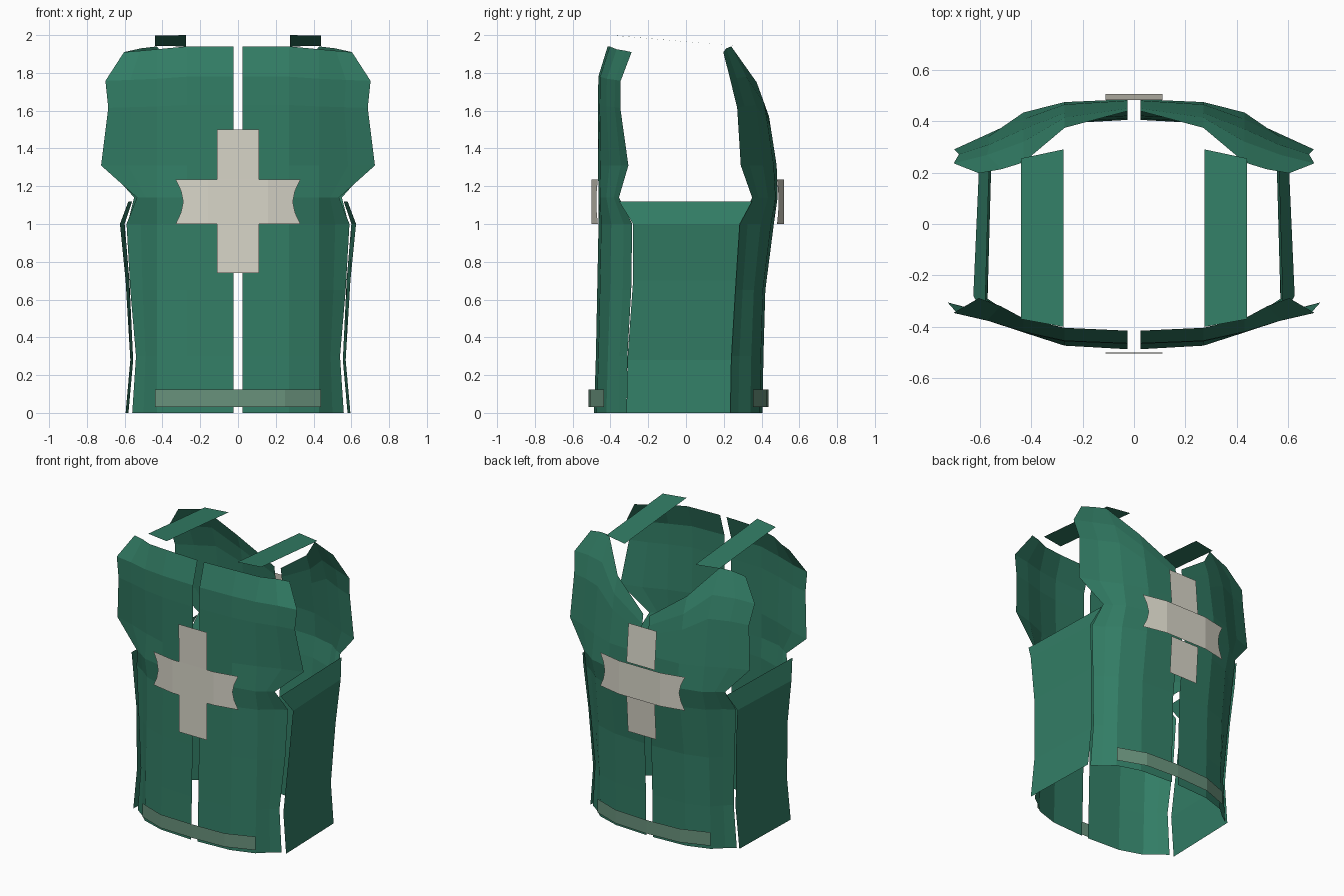
import bpy
from mathutils import Vector

if "Cube" in bpy.data.objects:
    bpy.data.objects.remove(bpy.data.objects["Cube"])


def material(name, rgb):
    m = bpy.data.materials.new(name)
    m.diffuse_color = (*rgb, 1)
    m.use_nodes = True
    m.node_tree.nodes["Principled BSDF"].inputs["Base Color"].default_value = m.diffuse_color
    return m


GREEN = material("deep green", (0.032, 0.205, 0.13))
PALE = material("pale green", (0.14, 0.285, 0.20))
WHITE = material("off white", (0.69, 0.67, 0.58))


def interp(z, zs, vals):
    for i in range(len(zs) - 1):
        if z <= zs[i + 1]:
            t = (z - zs[i]) / (zs[i + 1] - zs[i])
            return vals[i] + t * (vals[i + 1] - vals[i])
    return vals[-1]


def sheet(name, rows, mat, outward, mirror=False):
    """Quad sheet through rows of points, facing the outward direction."""
    n = len(rows[0])
    verts = [p for r in rows for p in r]
    faces = [(i * n + j, i * n + j + 1, (i + 1) * n + j + 1, (i + 1) * n + j)
             for i in range(len(rows) - 1) for j in range(n - 1)]
    me = bpy.data.meshes.new(name)
    me.from_pydata(verts, [], faces)
    me.update()
    if sum((p.normal * p.area for p in me.polygons), Vector()).dot(Vector(outward)) < 0:
        me.flip_normals()
    me.materials.append(mat)
    ob = bpy.data.objects.new(name, me)
    bpy.context.collection.objects.link(ob)
    if mirror:
        ob.modifiers.new("Mirror", 'MIRROR').use_mirror_merge = False
    return ob


# Front and back panels: half a panel, mirrored with a gap down the middle
ZS = [0, 0.3, 0.65, 1.0, 1.14, 1.31, 1.63, 1.78, 1.94]
BEND = [0, 0.08, 0.38, 0.75, 1]


def panel(name, edge_x, mid_y, edge_y, tops, side):
    rows = []
    for z in ZS:
        row = []
        for j, (f, top) in enumerate(zip(BEND, tops)):
            # above the armhole the rows are squeezed to meet the neckline
            zz = z if z <= 1.31 else 1.31 + (z - 1.31) * (top - 1.31) / 0.63
            ex = interp(zz, ZS, edge_x)
            x = [0.025, 0.27, 0.43, (0.44 + ex) / 2, ex][j]
            y0, ye = interp(zz, ZS, mid_y), interp(zz, ZS, edge_y)
            row.append((x, y0 + (ye - y0) * f, zz))
        rows.append(row)
    sheet(name, rows, GREEN, (0, side, 0), True)


panel("front_panel",
      [0.56, 0.54, 0.57, 0.59, 0.535, 0.725, 0.685, 0.705, 0.58],
      [-0.487, -0.477, -0.47, -0.463, -0.463, -0.466, -0.466, -0.464, -0.415],
      [-0.315, -0.31, -0.29, -0.285, -0.355, -0.305, -0.35, -0.345, -0.275],
      [1.94, 1.94, 1.925, 1.917, 1.91], -1)
panel("back_panel",
      [0.56, 0.54, 0.56, 0.585, 0.55, 0.70, 0.68, 0.705, 0.58],
      [0.405, 0.41, 0.42, 0.465, 0.485, 0.48, 0.43, 0.375, 0.27],
      [0.235, 0.24, 0.26, 0.28, 0.35, 0.29, 0.27, 0.23, 0.19],
      [1.57, 1.75, 1.94, 1.93, 1.91], 1)

# Side panels: (z, front x, back x, front y, back y)
SIDE = [(0, 0.595, 0.58, -0.315, 0.235), (0.28, 0.57, 0.555, -0.31, 0.24),
        (0.7, 0.595, 0.575, -0.28, 0.265), (1.0, 0.625, 0.60, -0.28, 0.285),
        (1.12, 0.58, 0.56, -0.355, 0.35)]
sheet("side_panel", [[(xf, yf, z), (xb, yb, z)] for z, xf, xb, yf, yb in SIDE],
      GREEN, (1, 0, 0), True)

# Shoulder straps
sheet("shoulder_strap", [[(0.275, -0.40, 2.0), (0.44, -0.37, 1.997)],
                         [(0.275, 0.29, 1.94), (0.44, 0.255, 1.943)]],
      GREEN, (0, 0, 1), True)

# Crosses: curved horizontal bar with hollow ends, plus an upper and a lower arm
BAR = [(1.0, 0.33), (1.06, 0.302), (1.118, 0.29), (1.176, 0.302), (1.235, 0.33)]


def cross(name, side, bar_mid, bar_end, arm_top, arm_mid, arm_low):
    rows = []
    for z, end in BAR:
        row = []
        for x in (-end, -0.16, 0, 0.16, end):
            t = max(0, abs(x) - 0.16) / 0.17
            row.append((x, side * (bar_mid + (bar_end - bar_mid) * t), z))
        rows.append(row)
    sheet(name + "_bar", rows, WHITE, (0, side, 0))
    for part, pts in (("upper", ((1.235, arm_mid), (1.5, arm_top))),
                      ("lower", ((0.74, arm_low), (1.0, arm_mid)))):
        sheet(f"{name}_{part}_arm", [[(-0.11, side * y, z), (0.11, side * y, z)] for z, y in pts],
              WHITE, (0, side, 0))


cross("front_cross", -1, 0.50, 0.467, 0.503, 0.50, 0.50)
cross("back_cross", 1, 0.518, 0.482, 0.483, 0.505, 0.488)

# Hem stripes
for name, side, ys in (("front_hem_stripe", -1, (0.435, 0.507, 0.515)),
                       ("back_hem_stripe", 1, (0.355, 0.425, 0.438))):
    pts = list(zip((-0.44, -0.25, 0, 0.25, 0.44), ys + ys[1::-1]))
    sheet(name, [[(x, side * y, z) for x, y in pts] for z in (0.03, 0.125)],
          PALE, (0, side, 0))
